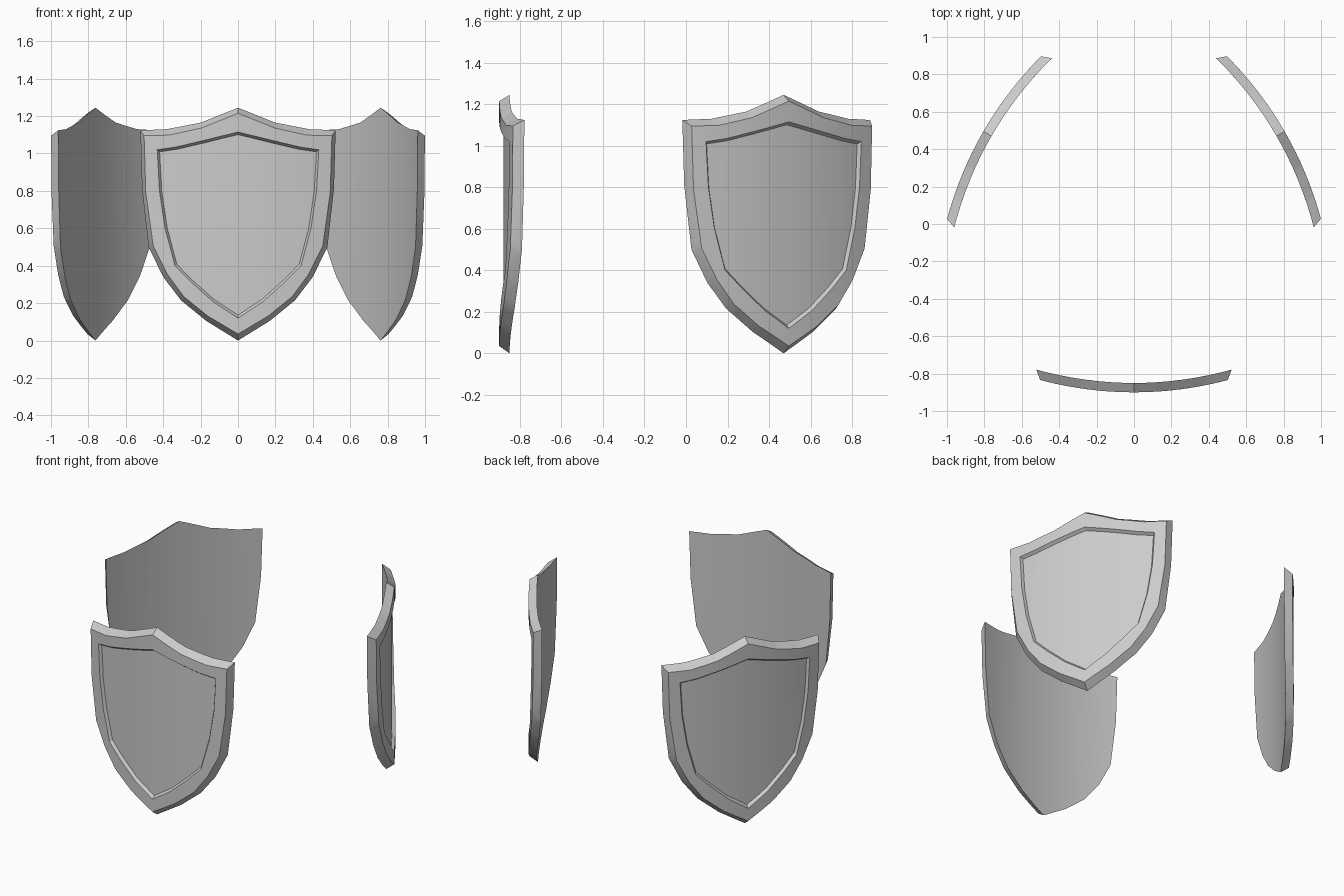
import bpy, bmesh
from math import radians

if "Cube" in bpy.data.objects:
    bpy.data.objects.remove(bpy.data.objects["Cube"])

# Half outlines (x, z) from top apex round to bottom tip
BACK = [(0, 1.245), (.2, 1.165), (.38, 1.13), (.522, 1.124), (.513, .81),
        (.478, .5), (.40, .34), (.305, .215), (.17, .105), (0, 0)]
FRONT = [(0, 1.215), (.2, 1.135), (.37, 1.098), (.502, 1.095), (.493, .79),
         (.453, .505), (.378, .355), (.29, .235), (.163, .132), (0, .035)]
RECESS = [(0, 1.115), (.17, 1.073), (.33, 1.035), (.432, 1.02), (.42, .8),
          (.39, .6), (.337, .4), (.25, .312), (.13, .205), (0, .12)]
FLOOR = [(x * .97, .65 + (z - .65) * .97) for x, z in RECESS]


def ring(bm, half, y):
    loop = half + [(-x, z) for x, z in half[-2:0:-1]]
    return [bm.verts.new((x, y, z)) for x, z in loop]


def shield_mesh():
    bm = bmesh.new()
    rings = [ring(bm, BACK, -.88), ring(bm, FRONT, -.93),
             ring(bm, RECESS, -.93), ring(bm, FLOOR, -.91)]
    bm.faces.new(rings[0])
    bm.faces.new(rings[-1])
    # Rim side, front border and recess wall
    for a, b in zip(rings, rings[1:]):
        for i in range(len(a)):
            j = (i + 1) % len(a)
            bm.faces.new((a[i], a[j], b[j], b[i]))
    bmesh.ops.recalc_face_normals(bm, faces=bm.faces)
    # Cut into vertical strips, then bow the whole plate
    for k in range(-7, 8):
        bmesh.ops.bisect_plane(bm, geom=bm.verts[:] + bm.edges[:] + bm.faces[:],
                               plane_co=(k * .066, 0, 0), plane_no=(1, 0, 0), dist=.0005)
    for v in bm.verts:
        v.co.y += .262 * v.co.x ** 2
    bmesh.ops.triangulate(bm, faces=[f for f in bm.faces if len(f.verts) > 4])
    me = bpy.data.meshes.new("shield")
    bm.to_mesh(me)
    bm.free()
    return me


# Three shields standing in a ring
for name, angle in (("front_shield", 0), ("right_shield", 120), ("left_shield", 240)):
    ob = bpy.data.objects.new(name, shield_mesh())
    bpy.context.collection.objects.link(ob)
    ob.location.y = .03
    ob.rotation_euler.z = radians(angle)
    bpy.ops.object.select_all(action='DESELECT')
    ob.select_set(True)
    bpy.context.view_layer.objects.active = ob
    bpy.ops.object.shade_smooth_by_angle(angle=radians(20))
